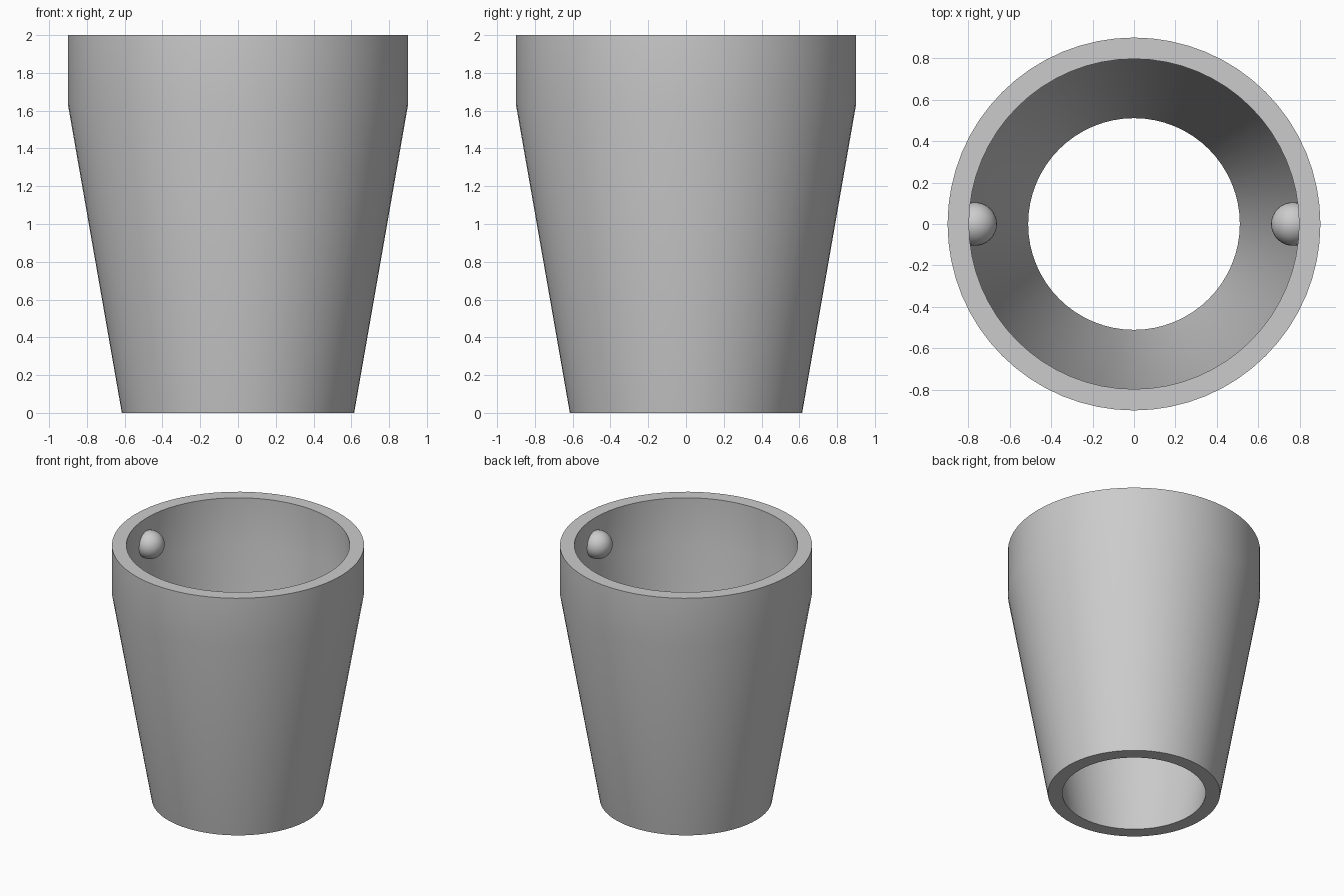
import bpy
import bmesh
import math
from mathutils import Matrix

cube = bpy.data.objects.get("Cube")
if cube:
    bpy.data.objects.remove(cube, do_unlink=True)

SEGMENTS = 64
GREY = (0.6, 0.6, 0.6, 1.0)

mat = bpy.data.materials.new("plain grey")
mat.use_nodes = True
mat.diffuse_color = GREY
mat.node_tree.nodes["Principled BSDF"].inputs["Base Color"].default_value = GREY


def finish(bm, name):
    """Turn a bmesh into a smooth, sharp-edged object."""
    bmesh.ops.recalc_face_normals(bm, faces=bm.faces)
    mesh = bpy.data.meshes.new(name)
    bm.to_mesh(mesh)
    bm.free()
    mesh.materials.append(mat)
    obj = bpy.data.objects.new(name, mesh)
    bpy.context.collection.objects.link(obj)
    bpy.ops.object.select_all(action="DESELECT")
    obj.select_set(True)
    bpy.context.view_layer.objects.active = obj
    bpy.ops.object.shade_smooth_by_angle(angle=math.radians(30))
    return obj


# Open tapered sleeve with a straight collar: closed wall profile spun about z
profile = [(0.615, 0), (0.9, 1.63), (0.9, 2), (0.797, 2), (0.797, 1.63), (0.511, 0)]
bm = bmesh.new()
points = [bm.verts.new((r, 0, z)) for r, z in profile]
edges = [bm.edges.new((a, b)) for a, b in zip(points, points[1:] + points[:1])]
bmesh.ops.spin(bm, geom=points + edges, cent=(0, 0, 0), axis=(0, 0, 1),
               angle=math.tau, steps=SEGMENTS, use_merge=True)
bmesh.ops.remove_doubles(bm, verts=bm.verts, dist=0.0001)
finish(bm, "tapered_sleeve")

# Round locking knobs set into the inside of the collar
for side, name in ((1, "left_knob"), (-1, "right_knob")):
    bm = bmesh.new()
    bmesh.ops.create_uvsphere(bm, u_segments=32, v_segments=16, radius=0.105,
                              matrix=Matrix.Translation((side * 0.767, 0, 1.8)))
    finish(bm, name)
